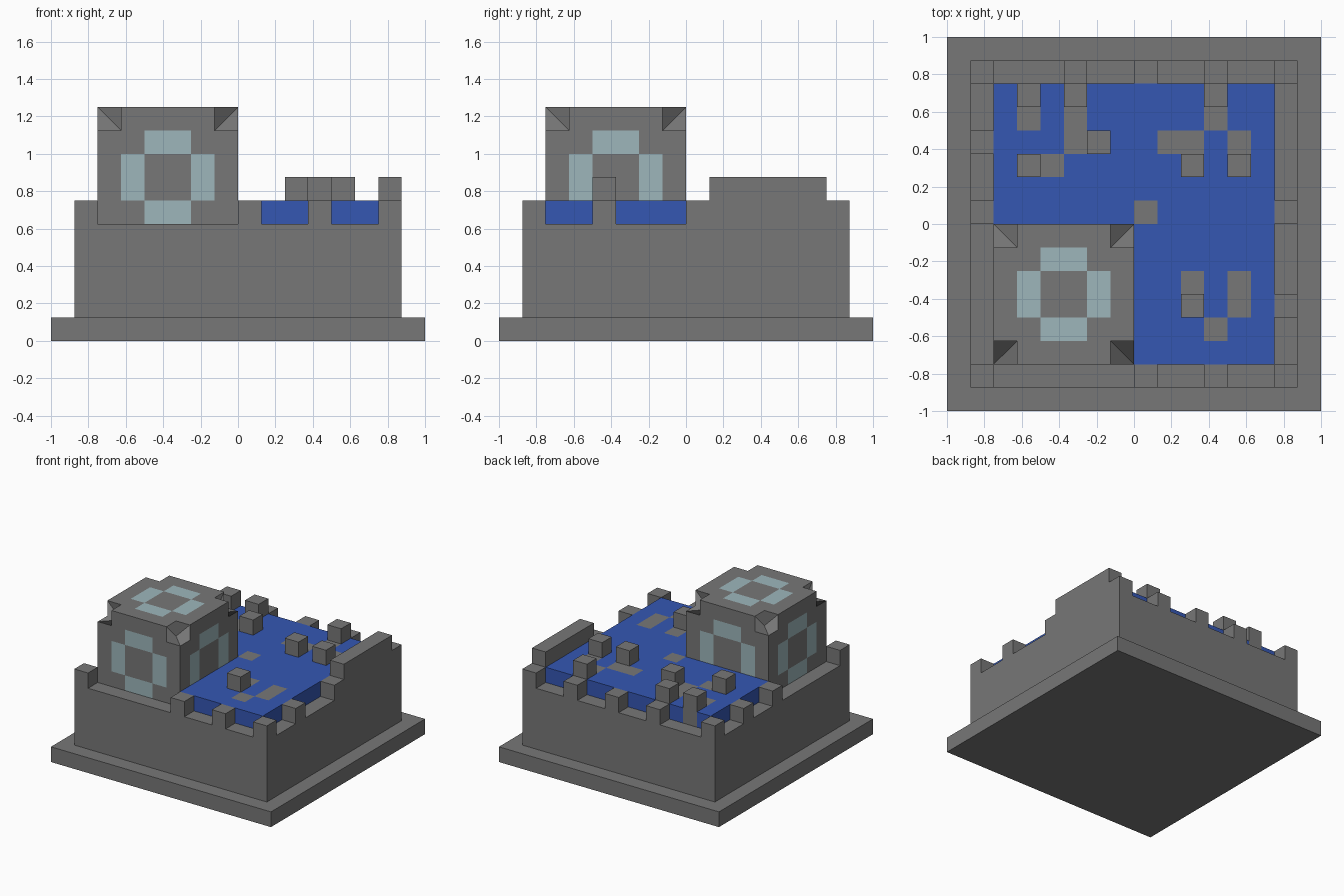
import bpy, bmesh, math
from mathutils import Matrix, Vector

default = bpy.data.objects.get("Cube")
if default:
    bpy.data.objects.remove(default, do_unlink=True)

U = 0.125  # one block


def material(name, rgb):
    m = bpy.data.materials.new(name)
    m.use_nodes = True
    color = (*rgb, 1.0)
    m.diffuse_color = color
    m.node_tree.nodes["Principled BSDF"].inputs["Base Color"].default_value = color
    return m


stone = material("grey stone", (0.185, 0.185, 0.185))
blue = material("deep blue water", (0.035, 0.095, 0.45))
glass = material("pale blue glass", (0.34, 0.47, 0.50))


def finish(name, bm, mats):
    mesh = bpy.data.meshes.new(name)
    bm.to_mesh(mesh)
    bm.free()
    for m in mats:
        mesh.materials.append(m)
    obj = bpy.data.objects.new(name, mesh)
    bpy.context.collection.objects.link(obj)
    return obj


def box(name, lo, hi):
    """Stone box between two corners given in blocks."""
    lo, hi = Vector(lo) * U, Vector(hi) * U
    size = hi - lo
    bm = bmesh.new()
    bmesh.ops.create_cube(bm, size=1.0, matrix=Matrix.Translation((lo + hi) / 2)
                          @ Matrix.Diagonal((*size, 1.0)))
    return finish(name, bm, [stone])


# Plinth and solid castle body
box("plinth", (-8, -8, 0), (8, 8, 1))
box("castle_body", (-7, -7, 1), (7, 7, 5))

# Battlements: block positions along each wall, then the corners
for x in (0, 3):
    box("front_merlon", (x, -7, 5), (x + 1, -6, 6))
for x in (-3, 0, 3):
    box("back_merlon", (x, 6, 5), (x + 1, 7, 6))
for y in (0, 3):
    box("left_side_merlon", (-7, y, 5), (-6, y + 1, 6))
for y in (-4, 0):
    box("right_side_merlon", (6, y, 5), (7, y + 1, 6))
for x in (-7, 6):
    for y in (-7, 6):
        box("corner_merlon", (x, y, 5), (x + 1, y + 1, 6))
box("high_parapet", (6, 1, 5), (7, 6, 7))

# Stones in the water, as block cells: raised ones and ones level with it
raised = {(-5, 5), (-3, 5), (3, 5), (-2, 3), (-5, 2), (2, 2), (4, 2), (2, -4)}
level = {(-5, 4), (-3, 4), (-3, 3), (-4, 2), (3, 4), (1, 3), (2, 3), (4, 3),
         (0, 0), (2, -3), (4, -3), (4, -4), (3, -5)}
for x, y in sorted(raised):
    box("raised_stone", (x, y, 6), (x + 1, y + 1, 7))

# L-shaped water slab of block cells, stone cells coloured by position
bm = bmesh.new()
for x in range(-6, 6):
    for y in range(-6, 6):
        if x < 0 and y < 0:
            continue
        bm.faces.new([bm.verts.new((U * (x + i), U * (y + j), 5 * U))
                      for i, j in ((0, 0), (1, 0), (1, 1), (0, 1))])
bmesh.ops.remove_doubles(bm, verts=bm.verts[:], dist=0.001)
top = bmesh.ops.extrude_face_region(bm, geom=bm.faces[:])["geom"]
bmesh.ops.translate(bm, vec=(0, 0, U),
                    verts=[g for g in top if isinstance(g, bmesh.types.BMVert)])
bmesh.ops.recalc_face_normals(bm, faces=bm.faces[:])
for f in bm.faces:
    c = (f.calc_center_median() - f.normal * 0.02) / U
    if (math.floor(c.x), math.floor(c.y)) in raised | level:
        f.material_index = 1
finish("water", bm, [blue, stone])

# Tower: gridded cube with its top corners pushed in to form notches
bm = bmesh.new()
bmesh.ops.create_cube(bm, size=6.0)
bmesh.ops.subdivide_edges(bm, edges=bm.edges[:], cuts=5, use_grid_fill=True)
for f in bm.faces:
    # Ring window: cells one step out from the centre on one axis
    c = sorted(abs(v) for v in f.calc_center_median())
    if abs(c[0] - 0.5) < 0.1 and abs(c[1] - 1.5) < 0.1:
        f.material_index = 1
for v in bm.verts:
    if min(abs(v.co.x), abs(v.co.y), v.co.z) > 2.9:
        v.co *= 2 / 3
bmesh.ops.transform(bm, verts=bm.verts[:],
                    matrix=Matrix.Translation((-3 * U, -3 * U, 7 * U)) @ Matrix.Scale(U, 4))
finish("tower", bm, [stone, glass])
